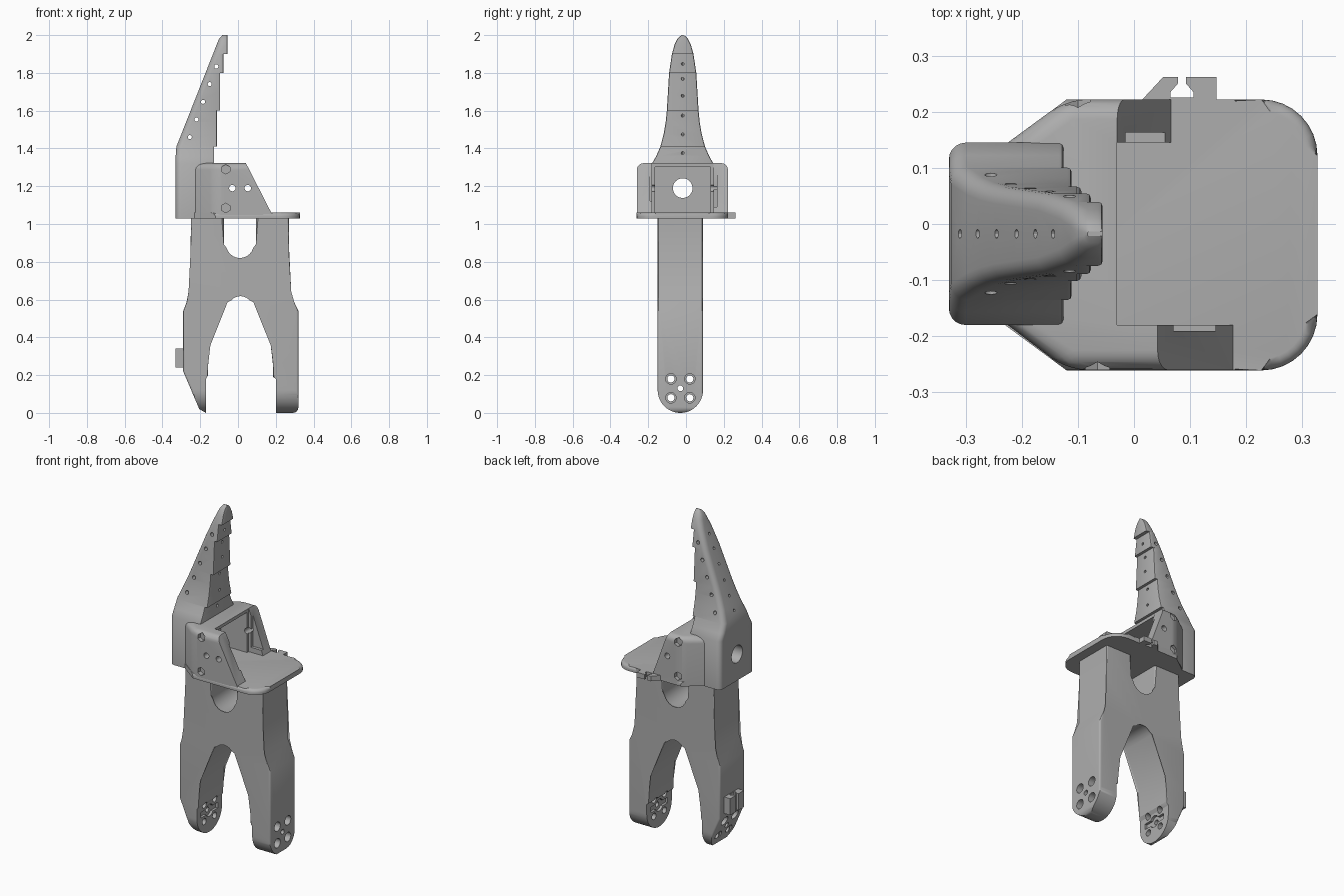
import bpy, bmesh, math
from mathutils import Vector, Matrix

if "Cube" in bpy.data.objects:
    bpy.data.objects.remove(bpy.data.objects["Cube"])

grey = bpy.data.materials.new("plain grey")
grey.use_nodes = True
COLOUR = (0.42, 0.42, 0.42, 1)
grey.diffuse_color = COLOUR
grey.node_tree.nodes["Principled BSDF"].inputs["Base Color"].default_value = COLOUR
MID = -0.0175  # y of the model's own centre plane


def finish(bm, name):
    bmesh.ops.recalc_face_normals(bm, faces=bm.faces)
    mesh = bpy.data.meshes.new(name)
    bm.to_mesh(mesh)
    bm.free()
    ob = bpy.data.objects.new(name, mesh)
    bpy.context.collection.objects.link(ob)
    return ob


def prism(name, pts, axis, a, b, round_rule=None, width=0.03):
    """Extrude a 2D outline along an axis, rounding the edges the rule picks."""
    place = {"x": lambda u, v, w: (w, u, v), "y": lambda u, v, w: (u, w, v),
             "z": lambda u, v, w: (u, v, w)}[axis]
    bm = bmesh.new()
    rims = [[bm.verts.new(place(u, v, w)) for u, v in pts] for w in (a, b)]
    for rim in rims:
        bm.faces.new(rim)
    n = len(pts)
    for i in range(n):
        j = (i + 1) % n
        bm.faces.new((rims[0][i], rims[0][j], rims[1][j], rims[1][i]))
    if round_rule:
        edges = [e for e in bm.edges if round_rule(e.verts[0].co, e.verts[1].co)]
        bmesh.ops.bevel(bm, geom=edges, offset=width, segments=5, profile=0.5,
                        affect='EDGES', clamp_overlap=True)
    return finish(bm, name)


def box(x0, x1, y0, y1, z0, z1):
    return prism("cutter", [(x0, y0), (x1, y0), (x1, y1), (x0, y1)], "z", z0, z1)


def rod(p, q, r, r2=None, sides=20):
    p, q = Vector(p), Vector(q)
    bm = bmesh.new()
    turn = (q - p).to_track_quat('Z', 'Y').to_matrix().to_4x4()
    bmesh.ops.create_cone(bm, cap_ends=True, segments=sides, radius1=r,
                          radius2=r if r2 is None else r2, depth=(q - p).length,
                          matrix=Matrix.Translation((p + q) / 2) @ turn)
    return finish(bm, "cutter")


def combine(ob, cutters, operation='DIFFERENCE'):
    """Apply booleans and remove the helpers."""
    for c in cutters:
        mod = ob.modifiers.new("cut", 'BOOLEAN')
        mod.object, mod.operation, mod.solver = c, operation, 'EXACT'
        dg = bpy.context.evaluated_depsgraph_get()
        dg.update()
        mesh = bpy.data.meshes.new_from_object(ob.evaluated_get(dg))
        ob.modifiers.clear()
        ob.data = mesh
        bpy.data.objects.remove(c)


def arc(cx, cy, r, start, end, n=8):
    angles = [math.radians(start + (end - start) * i / n) for i in range(n + 1)]
    return [(cx + r * math.cos(t), cy + r * math.sin(t)) for t in angles]


# Legs: H-shaped frame with an arch below and a U slot above
outline = ([(-0.25, 1.04), (-0.25, 0.64), (-0.29, 0.54), (-0.29, 0.22), (-0.205, 0.02), (-0.17, 0),
            (-0.17, 0.18), (-0.158, 0.2), (-0.158, 0.36)]
           + arc(0.013, 0.555, 0.075, 155, 25)
           + [(0.185, 0.36), (0.185, 0.19), (0.2, 0.18), (0.2, 0)]
           + arc(0.29, 0.03, 0.03, -90, 0, 4)
           + [(0.32, 0.54), (0.27, 0.64), (0.27, 1.04), (0.095, 1.04)]
           + arc(0.01, 0.893, 0.085, 0, -180, 12) + [(-0.075, 1.04)])


def leg_rim(p, q):
    inner_foot = all(-0.175 < c.x < 0.21 and c.z < 0.3 for c in (p, q))
    top = min(p.z, q.z) > 1.03
    return abs(p.y - q.y) < 1e-5 and not top and not inner_foot


legs = prism("leg_frame", outline, "y", -0.15, 0.09, leg_rim, 0.028)
foot_shape = arc(-0.03, 0.12, 0.12, 180, 360, 24) + [(0.09, 1.04), (-0.15, 1.04)]
combine(legs, [prism("cutter", foot_shape, "x", -0.5, 0.5)], 'INTERSECT')

# Bolt holes and horn recesses in the feet
cuts = []
for y in (-0.08, 0.02):
    for z in (0.08, 0.18):
        cuts += [rod((-0.5, y, z), (0.5, y, z), 0.019),
                 rod((0.275, y, z), (0.4, y, z), 0.028),
                 rod((-0.4, y, z), (-0.22, y, z), 0.028)]
cuts.append(rod((-0.5, -0.03, 0.13), (0.5, -0.03, 0.13), 0.015))
for x0, x1 in ((-0.185, -0.1), (0.12, 0.215)):
    cuts.append(rod((x0, -0.03, 0.13), (x1, -0.03, 0.13), 0.036))
    cuts.append(box(x0, x1, -0.11, 0.05, 0.113, 0.147))
combine(legs, cuts)

# Plate with rounded outer corners
plate_shape = ([(-0.23, 0.14), (-0.23, -0.18), (-0.12, -0.261)]
               + arc(0.227, -0.161, 0.1, -90, 0) + arc(0.227, 0.122, 0.1, 0, 90) + [(-0.12, 0.222)])
plate = prism("plate", plate_shape, "z", 1.03, 1.06,
              lambda p, q: min(p.z, q.z) > 1.05 and max(p.x, q.x) > 0, 0.02)

# Cable clips on the plate edge and on the outside of one leg
half = [(0.066, 0), (0.066, 0.057), (0.012, 0.057), (0.012, 0.045), (0.025, 0.03), (0.025, 0.02)]
clip_shape = [(0.081 + u, 0.205 + v) for u, v in half]
clip_shape += [(0.09 - u, 0.205 + v) for u, v in reversed(half[2:])]
clip_shape += [(0.052, 0.262), (0.015, 0.222), (0.015, 0.205)]
plate_clip = prism("plate_clip", clip_shape, "z", 1.03, 1.06)
side = [(-0.273 - v, MID + u) for u, v in half]
side += [(-0.273 - v, MID - u) for u, v in reversed(half)]
leg_clip = prism("leg_clip", side, "z", 0.24, 0.34)

# Housing: chamfered block, opened towards +x
shell = [(-0.225, -0.18), (-0.12, -0.26), (0.18, -0.26), (0.18, 0.222), (-0.12, 0.222), (-0.225, 0.145)]


def shell_edges(p, q):
    outer = max(p.x, q.x) < 0.17 or abs(p.y - q.y) < 1e-5
    return outer and (min(p.z, q.z) > 1.3 or (abs(p.x + 0.12) < 0.01 and abs(q.x + 0.12) < 0.01))


housing = prism("housing", shell, "z", 1.035, 1.322, shell_edges, 0.035)


def slope(x_top, x_low, y0, y1):
    return prism("cutter", [(x_top, 1.322), (x_top, 1.5), (0.5, 1.5), (0.5, 1.06), (x_low, 1.06)],
                 "y", y0, y1)


combine(housing, [
    box(-0.03, 0.5, -0.18, 0.145, 1.055, 1.5),
    box(-0.205, 0, -0.165, 0.13, 1.06, 1.303),
    slope(0.042, 0.176, -0.5, -0.17), slope(-0.03, 0.066, 0.14, 0.5),
    box(-0.015, 0.055, 0.1, 0.163, 1.09, 1.29), box(0.07, 0.145, -0.191, -0.1, 1.07, 1.29),
])

# Finger: tapered spine with stepped front and rounded back edges
LEVELS = [(1.03, 0.1625, -0.126), (1.32, 0.1625, -0.126), (1.36, 0.14, -0.126), (1.41, 0.118, -0.126),
          (1.41, 0.118, -0.111), (1.48, 0.1, -0.111), (1.54, 0.09, -0.111), (1.6, 0.084, -0.111),
          (1.6, 0.084, -0.094), (1.7, 0.078, -0.094), (1.8, 0.072, -0.094), (1.8, 0.072, -0.077),
          (1.9, 0.057, -0.077), (1.9, 0.057, -0.056), (1.95, 0.043, -0.056), (1.98, 0.028, -0.056),
          (1.993, 0.016, -0.056), (2.0, 0.004, -0.056)]


def back_x(z):
    return -0.33 + max(0, z - 1.4) * 0.395


bm = bmesh.new()
rings = []
for z, hw, front in LEVELS:
    back = back_x(z) + max(0, z - 1.98) * 0.5
    r, s = min(0.03, hw * 0.8, (front - back) * 0.6), min(0.008, hw * 0.5)
    pts = (arc(back + r, MID + hw - r, r, 90, 180, 5) + arc(back + r, MID - hw + r, r, 180, 270, 5)
           + arc(front - s, MID - hw + s, s, 270, 360, 2) + arc(front - s, MID + hw - s, s, 0, 90, 2))
    rings.append([bm.verts.new((x, y, z)) for x, y in pts])
for lo, hi in zip(rings, rings[1:]):
    for i in range(len(lo)):
        j = (i + 1) % len(lo)
        bm.faces.new((lo[i], lo[j], hi[j], hi[i]))
bm.faces.new(rings[0])
bm.faces.new(rings[-1])
finger = finish(bm, "finger")

# Pocket and small tendon holes in the finger
cuts = [box(-0.205, 0, -0.165, 0.13, 1.06, 1.303)]
for i in range(5):
    x, z = -0.255 + 0.035 * i, 1.46 + 0.0935 * i
    cuts.append(rod((x, -0.4, z), (x, 0.4, z), 0.011, sides=12))
for z_front, z_back in ((1.365, 1.45), (1.47, 1.53), (1.57, 1.615), (1.68, 1.705), (1.77, 1.79), (1.855, 1.87)):
    a, b = Vector((-0.1, MID, z_front)), Vector((back_x(z_back), MID, z_back))
    d = (b - a).normalized() * 0.06
    cuts.append(rod(a - d, b + d, 0.008, sides=12))
combine(finger, cuts)

# Round window through the back wall, screw holes through the side walls
for ob in (housing, finger):
    combine(ob, [rod((-0.5, MID, 1.19), (0, MID, 1.19), 0.052, sides=32)])
screws = [rod((x, -0.4, 1.19), (x, 0.4, 1.19), 0.017) for x in (-0.03, 0.052)]
for z in (1.085, 1.29):
    screws.append(rod((-0.065, -0.4, z), (-0.065, -0.235, z), 0.025, sides=6))
    screws.append(rod((-0.1, 0.2, z), (-0.1, 0.4, z), 0.025, sides=6))
combine(housing, screws)

# Colour and smooth shading
for ob in (legs, plate, plate_clip, leg_clip, housing, finger):
    ob.data.materials.clear()
    ob.data.materials.append(grey)
    bpy.ops.object.select_all(action='DESELECT')
    ob.select_set(True)
    bpy.context.view_layer.objects.active = ob
    bpy.ops.object.shade_smooth_by_angle(angle=math.radians(30))
